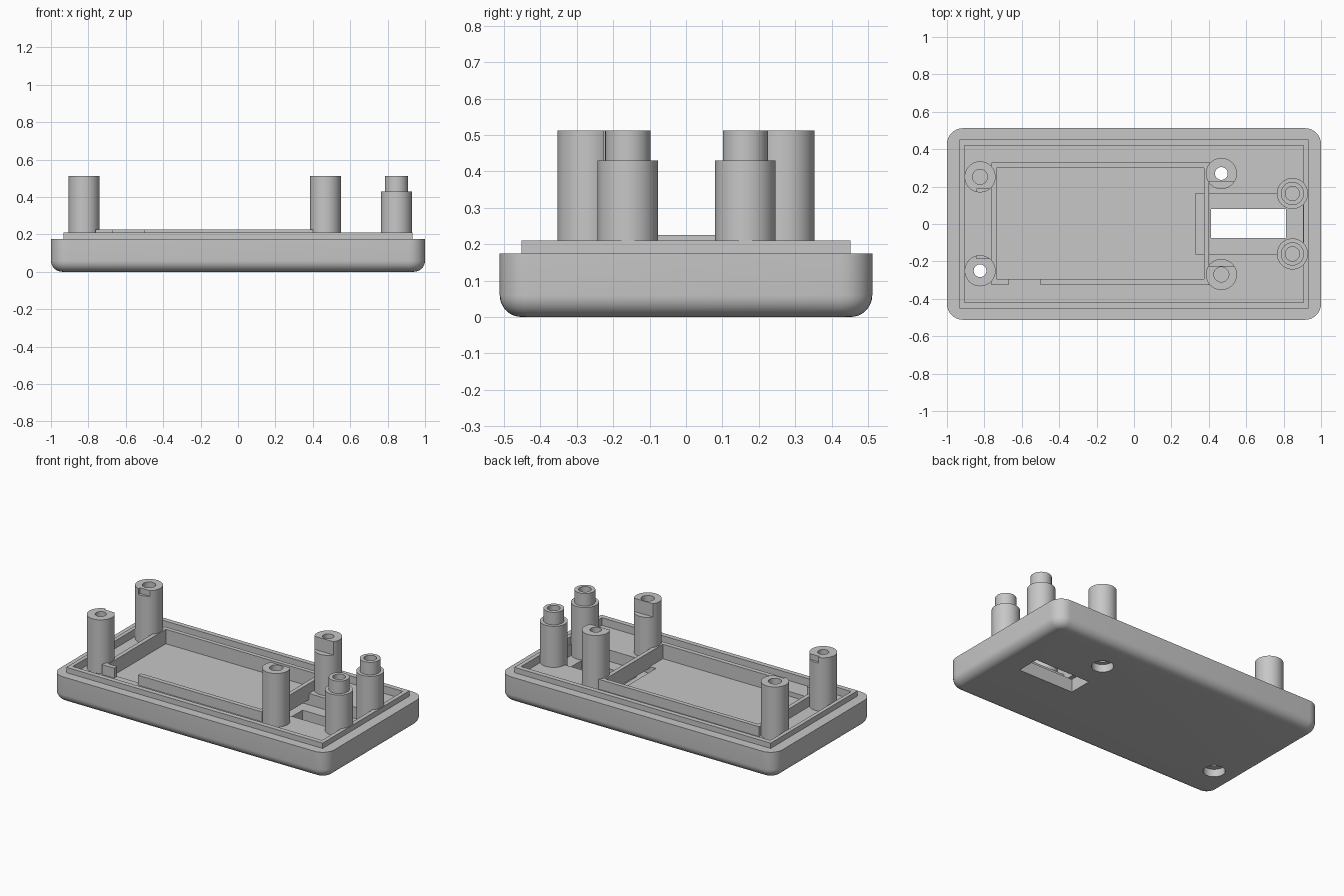
import bpy
import bmesh
from mathutils import Matrix, Vector

if "Cube" in bpy.data.objects:
    bpy.data.objects.remove(bpy.data.objects["Cube"], do_unlink=True)

grey = bpy.data.materials.new("plain grey plastic")
grey.use_nodes = True
colour = (0.57, 0.57, 0.57, 1)
grey.diffuse_color = colour
grey.node_tree.nodes["Principled BSDF"].inputs["Base Color"].default_value = colour

FLOOR, TRAY_FLOOR, RECESS = 0.16, 0.13, 0.085
WALL_TOP, POST_TOP = 0.225, 0.512


def finish(name, bm):
    mesh = bpy.data.meshes.new(name)
    bmesh.ops.recalc_face_normals(bm, faces=bm.faces)
    bm.to_mesh(mesh)
    bm.free()
    ob = bpy.data.objects.new(name, mesh)
    mesh.materials.append(grey)
    bpy.context.collection.objects.link(ob)
    return ob


def box_mesh(lo, hi):
    bm = bmesh.new()
    lo, hi = Vector(lo), Vector(hi)
    size = Matrix.Diagonal((*(hi - lo), 1))
    bmesh.ops.create_cube(bm, size=1, matrix=Matrix.Translation((lo + hi) / 2) @ size)
    return bm


def box(name, lo, hi):
    return finish(name, box_mesh(lo, hi))


def cylinder(name, x, y, r, z0, z1):
    bm = bmesh.new()
    bmesh.ops.create_cone(bm, cap_ends=True, segments=48, radius1=r, radius2=r,
                          depth=z1 - z0, matrix=Matrix.Translation((x, y, (z0 + z1) / 2)))
    return finish(name, bm)


def combine(target, tools, operation):
    """Apply each tool to the target, then discard it."""
    bpy.context.view_layer.objects.active = target
    for tool in tools:
        tool.hide_render = True
        mod = target.modifiers.new("shape", 'BOOLEAN')
        mod.operation, mod.solver, mod.object = operation, 'EXACT', tool
        bpy.ops.object.modifier_apply(modifier=mod.name)
        bpy.data.objects.remove(tool, do_unlink=True)


def smooth(ob):
    bpy.ops.object.select_all(action='DESELECT')
    ob.select_set(True)
    bpy.context.view_layer.objects.active = ob
    bpy.ops.object.shade_smooth_by_angle(angle=0.6)


# Outer shell: rounded corners, then a rounded bottom edge
bm = box_mesh((-1, -0.512, 0), (1, 0.512, 0.175))
upright = [e for e in bm.edges if abs(e.verts[0].co.z - e.verts[1].co.z) > 0.1]
bmesh.ops.bevel(bm, geom=upright, offset=0.085, segments=8, profile=0.5, affect='EDGES')
bottom = [e for e in bm.edges if all(v.co.z < 0.001 for v in e.verts)]
bmesh.ops.bevel(bm, geom=bottom, offset=0.06, segments=8, profile=0.5, affect='EDGES')
shell = finish("shell", bm)

# Raised lip, stepped floors and slot
combine(shell, [box("lip", (-0.932, -0.452, 0.15), (0.932, 0.452, 0.21))], 'UNION')
combine(shell, [
    box("cavity", (-0.907, -0.42, FLOOR), (0.905, 0.42, 0.4)),
    box("tray_pocket", (-0.735, -0.295, TRAY_FLOOR), (0.375, 0.3, 0.4)),
    box("recess", (0.33, -0.16, RECESS), (0.904, 0.163, 0.3)),
    box("slot", (0.413, -0.075, -0.1), (0.813, 0.08, 0.3)),
], 'DIFFERENCE')

# Tray walls
walls = {
    "rear_tray_wall": ((-0.76, 0.3), (0.44, 0.328)),
    "left_end_tray_wall": ((-0.762, -0.325), (-0.735, 0.328)),
    "right_end_tray_wall": ((0.375, -0.325), (0.402, 0.328)),
    "front_tray_wall_long": ((-0.5, -0.325), (0.4, -0.295)),
    "front_tray_wall_short": ((-0.76, -0.325), (-0.672, -0.295)),
}
for name, (lo, hi) in walls.items():
    wall = box(name, (*lo, TRAY_FLOOR - 0.01), (*hi, WALL_TOP))
    # Keep the screw hole in the rear right post open
    combine(wall, [cylinder("clearance", 0.467, 0.27, 0.05, 0, 0.4)], 'DIFFERENCE')

# Tall corner posts: two are drilled right through, with a shallow screw-head bore
posts = [
    ("rear_left_post", -0.823, 0.252, False),
    ("front_left_post", -0.823, -0.25, True),
    ("rear_right_post", 0.467, 0.27, True),
    ("front_right_post", 0.467, -0.27, False),
]
for name, x, y, drilled in posts:
    post = cylinder(name, x, y, 0.083, 0.08, POST_TOP)
    inward = -1 if y > 0 else 1
    if x > 0:
        # Flat ledge facing the middle
        edge = y + inward * 0.045
        ys = sorted((edge, edge + inward * 0.2))
        notch = box("notch", (x - 0.2, ys[0], 0.425), (x + 0.2, ys[1], 0.6))
    else:
        # Small corner notch facing the tray
        edge = y + inward * 0.065
        ys = sorted((edge, edge + inward * 0.2))
        notch = box("notch", (x - 0.02, ys[0], 0.475), (x + 0.2, ys[1], 0.6))
    cuts = [notch]
    if drilled:
        cuts.append(cylinder("hole", x, y, 0.034, 0.01, 0.6))
        combine(shell, [cylinder("floor_bore", x, y, 0.065, -0.1, 0.05),
                        cylinder("floor_hole", x, y, 0.034, 0.02, 0.3)], 'DIFFERENCE')
    else:
        cuts.append(cylinder("hole", x, y, 0.04, 0.2, 0.6))
    combine(post, cuts, 'DIFFERENCE')
    smooth(post)

# Stepped posts beside the slot
for name, y in (("rear_stepped_post", 0.163), ("front_stepped_post", -0.16)):
    post = cylinder(name, 0.847, y, 0.083, 0.05, 0.43)
    combine(post, [cylinder("peg", 0.847, y, 0.062, 0.3, POST_TOP)], 'UNION')
    combine(post, [cylinder("hole", 0.847, y, 0.038, 0.2, 0.6)], 'DIFFERENCE')
    smooth(post)

smooth(shell)
